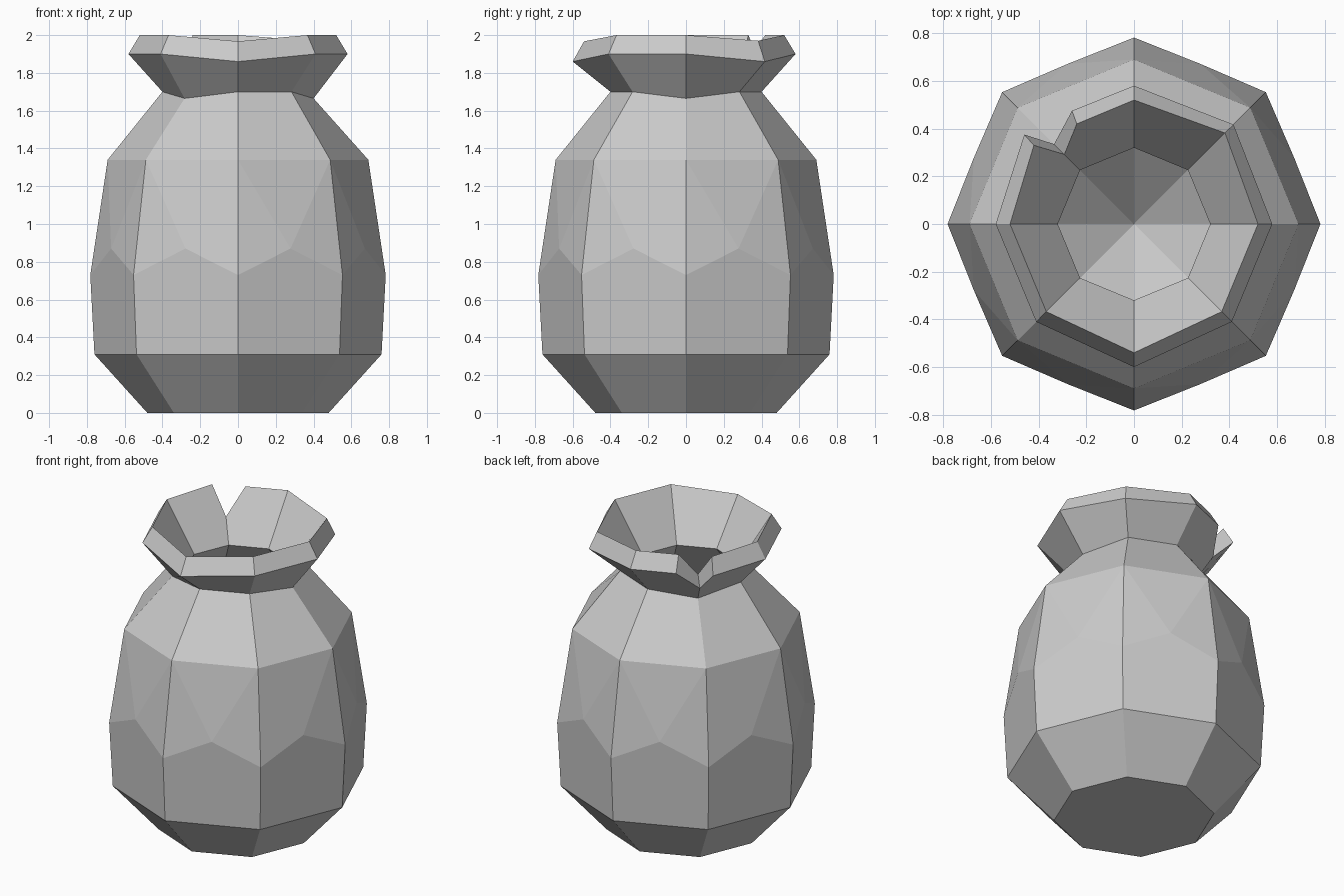
import bpy, bmesh
from math import cos, sin, pi

if "Cube" in bpy.data.objects:
    bpy.data.objects.remove(bpy.data.objects["Cube"])

bm = bmesh.new()
N = 8


def vert(r, z, step):
    a = step * pi / 4
    return bm.verts.new((r * cos(a), r * sin(a), z))


def ring(r, z, special={}, offset=0):
    # special: step -> (radius, height) for the irregular hand-cut corners
    return [vert(*special.get(i, (r, z)), i + offset) for i in range(N)]


def bridge(a, b):
    for i in range(N):
        j = (i + 1) % N
        bm.faces.new((a[i], a[j], b[j], b[i]))


# Outer body rings, with a slightly bulging point in each side panel
base = ring(0.48, 0)
low = ring(0.76, 0.31)
belly = ring(0.782, 0.73)
bulge = ring(0.727, 0.87, offset=0.5)
shoulder = ring(0.69, 1.34)
neck = ring(0.40, 1.70, {0: (0.40, 1.665), 3: (0.41, 1.675), 5: (0.40, 1.665)})
bm.faces.new(base[::-1])
bridge(base, low)
for i in range(N):
    j = (i + 1) % N
    bm.faces.new((low[i], low[j], belly[j], bulge[i], belly[i]))
    bm.faces.new((belly[i], bulge[i], shoulder[i]))
    bm.faces.new((bulge[i], belly[j], shoulder[j]))
    bm.faces.new((bulge[i], shoulder[j], shoulder[i]))
bridge(shoulder, neck)

# Hollow inside: narrow throat, wide cavity, sloping floor
throat = ring(0.32, 1.69)
upper_in = ring(0.61, 1.32)
belly_in = ring(0.69, 0.73)
bridge(upper_in, throat[:])
bridge(belly_in, upper_in)
centre = bm.verts.new((0, 0, 0.12))
for i in range(N):
    bm.faces.new((belly_in[i], belly_in[(i + 1) % N], centre))

# Flared rim; corner 3 is broken out into a V notch
lip = ring(0.58, 1.90, {1: (0.59, 1.86), 6: (0.60, 1.86)})
top = ring(0.52, 2.0, {1: (0.54, 1.97), 6: (0.54, 1.967)})
lip_a, lip_b = bm.verts.new((-0.26, 0.475, 1.90)), lip[3]
top_a, top_b = bm.verts.new((-0.24, 0.42, 2.0)), top[3]
lip_b.co, top_b.co = (-0.46, 0.375, 1.90), (-0.42, 0.33, 2.0)
cut_out = bm.verts.new((-0.335, 0.335, 1.77))
cut_in = bm.verts.new((-0.292, 0.292, 1.835))
for i in range(N):
    j = (i + 1) % N
    lj, tj = (lip_a, top_a) if j == 3 else (lip[j], top[j])
    flare, inner = [neck[i], neck[j]], [throat[j], throat[i]]
    if j == 3:
        flare.append(cut_out)
        inner.insert(0, cut_in)
    flare += [lj, lip[i]]
    inner = [top[i], tj] + inner
    if i == 3:
        flare.append(cut_out)
        inner.append(cut_in)
    bm.faces.new(flare)
    bm.faces.new((lip[i], lj, tj, top[i]))
    bm.faces.new(inner)
bm.faces.new((lip_a, cut_out, cut_in, top_a))
bm.faces.new((cut_out, lip_b, top_b, cut_in))

bmesh.ops.recalc_face_normals(bm, faces=bm.faces[:])
mesh = bpy.data.meshes.new("clay_pot")
bm.to_mesh(mesh)
bm.free()
bpy.context.collection.objects.link(bpy.data.objects.new("clay_pot", mesh))
